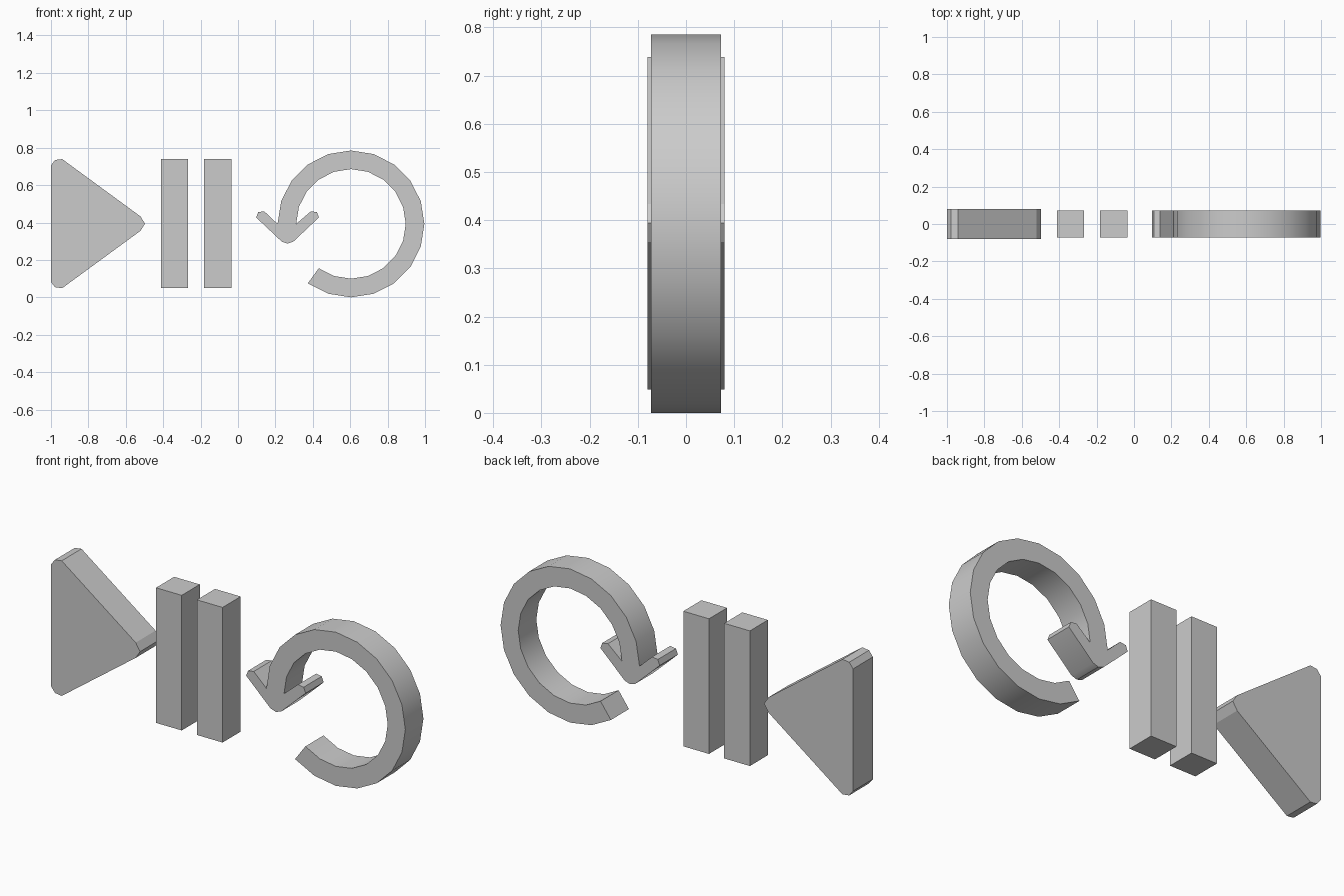
import bpy, bmesh, math

if "Cube" in bpy.data.objects:
    bpy.data.objects.remove(bpy.data.objects["Cube"])


def slab(name, outline, half, smooth=False):
    """Extrude an x/z outline symmetrically through y."""
    bm = bmesh.new()
    face = bm.faces.new([bm.verts.new((x, -half, z)) for x, z in outline])
    ext = bmesh.ops.extrude_face_region(bm, geom=[face], use_keep_orig=True)
    verts = [v for v in ext["geom"] if isinstance(v, bmesh.types.BMVert)]
    bmesh.ops.translate(bm, verts=verts, vec=(0, 2 * half, 0))
    bmesh.ops.recalc_face_normals(bm, faces=bm.faces)
    mesh = bpy.data.meshes.new(name)
    bm.to_mesh(mesh)
    bm.free()
    obj = bpy.data.objects.new(name, mesh)
    bpy.context.collection.objects.link(obj)
    if smooth:
        bpy.ops.object.select_all(action="DESELECT")
        obj.select_set(True)
        bpy.context.view_layer.objects.active = obj
        bpy.ops.object.shade_smooth_by_angle(angle=math.radians(30))
    return obj


MID = 0.394

# Play triangle with clipped corners, mirrored about its middle height
upper = [(-0.522, 0.039), (-0.94, 0.345), (-0.978, 0.34), (-1.0, 0.312)]
slab("play_triangle",
     [(-0.497, MID)] + [(x, MID + d) for x, d in upper]
     + [(x, MID - d) for x, d in reversed(upper)], 0.08)

# Two pause bars
for name, x in (("pause_bar_left", -0.412), ("pause_bar_right", -0.181)):
    slab(name, [(x, 0.05), (x + 0.145, 0.05), (x + 0.145, 0.74), (x, 0.74)], 0.073)

# Open ring on a 20-sided circle, ending in a chevron arrow head
CX, CZ, R_OUT, R_IN = 0.604, 0.3925, 0.3925, 0.293


def arc(radius, steps):
    return [(CX + radius * math.cos(math.radians(180 - 18 * i)),
             (CZ + radius * math.sin(math.radians(180 - 18 * i)))) for i in steps]


AX = 0.265
barb = [(0.125, 0.46), (0.157, 0.455), (0.168, 0.427), (0.03, 0.297)]
head = ([(AX + d, z) for d, z in barb] + [(AX, 0.287)]
        + [(AX - d, z) for d, z in reversed(barb)])
slab("circular_arrow",
     arc(R_OUT, range(18)) + arc(R_IN, range(17, -1, -1)) + head, 0.073, smooth=True)
